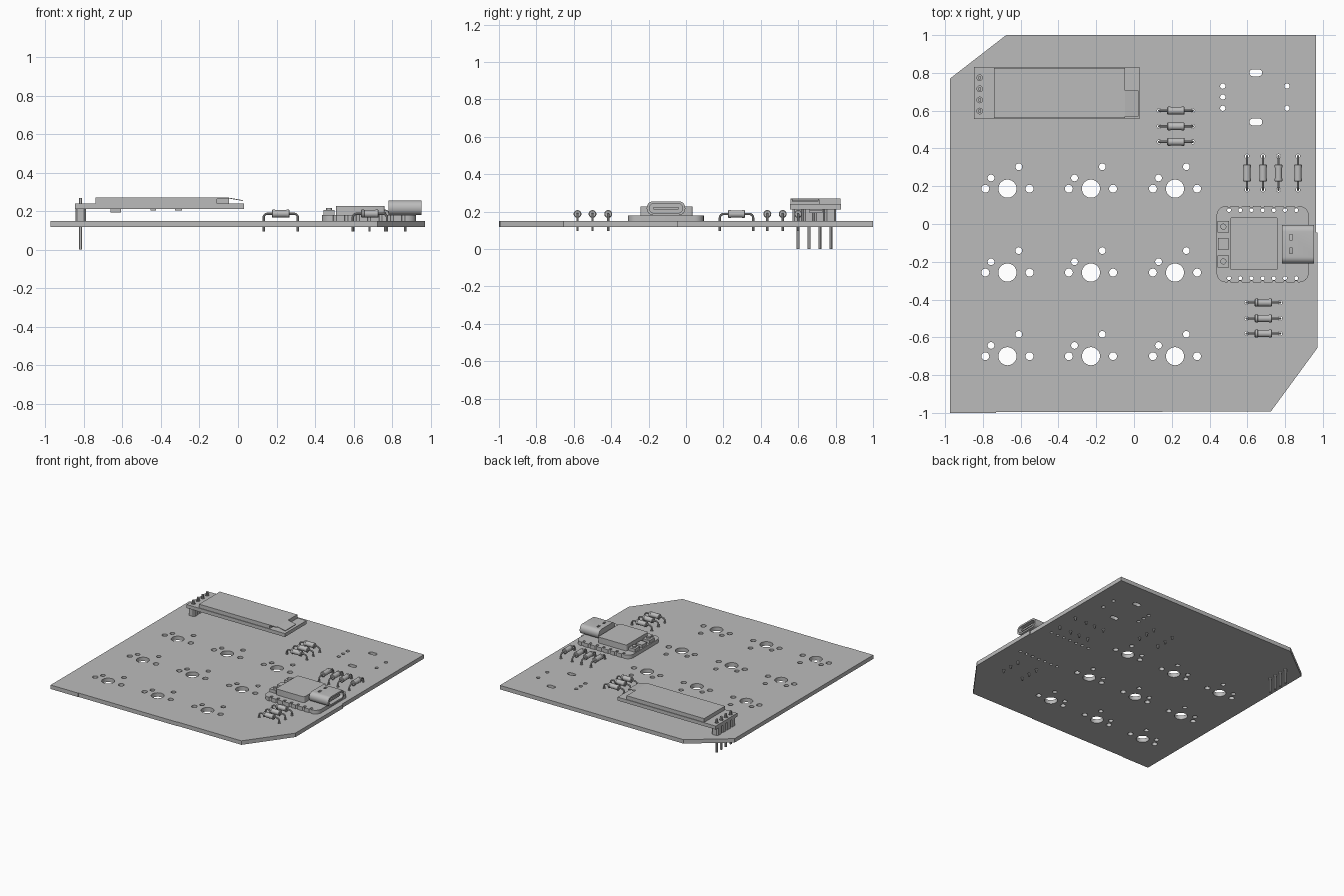
import bpy, bmesh
from math import sin, cos, pi, radians
from mathutils import Matrix, Vector

cube = bpy.data.objects.get("Cube")
if cube:
    bpy.data.objects.remove(cube, do_unlink=True)

grey = bpy.data.materials.new("plain_grey")
grey.use_nodes = True
COLOR = (0.5, 0.5, 0.5, 1)
grey.diffuse_color = COLOR
grey.node_tree.nodes["Principled BSDF"].inputs["Base Color"].default_value = COLOR

TOP, BOTTOM = 0.15, 0.118        # main board faces
YZ = Matrix(((0, 0, 1, 0), (1, 0, 0, 0), (0, 1, 0, 0), (0, 0, 0, 1)))


def add(name, mesh, smooth=False):
    mesh.materials.clear()
    mesh.materials.append(grey)
    ob = bpy.data.objects.new(name, mesh)
    bpy.context.collection.objects.link(ob)
    if smooth:
        bpy.ops.object.select_all(action='DESELECT')
        ob.select_set(True)
        bpy.context.view_layer.objects.active = ob
        bpy.ops.object.shade_smooth_by_angle(angle=radians(35))
    return ob


def box(name, x, y, z):
    bm = bmesh.new()
    bmesh.ops.create_cube(bm, size=1)
    for v in bm.verts:
        for i, (a, b) in enumerate((x, y, z)):
            v.co[i] = a if v.co[i] < 0 else b
    mesh = bpy.data.meshes.new(name)
    bm.to_mesh(mesh)
    bm.free()
    return add(name, mesh)


def arc(x, y, r, a0, a1, n):
    return [(x + r * cos(radians(a0 + (a1 - a0) * i / n)),
             y + r * sin(radians(a0 + (a1 - a0) * i / n))) for i in range(n + 1)]


def circle(x, y, r, n=20):
    return arc(x, y, r, 0, 360, n)[:-1]


def rounded(x, y, hx, hy, r, n=6):
    pts = []
    for sx, sy, a in ((1, 1, 0), (-1, 1, 90), (-1, -1, 180), (1, -1, 270)):
        pts += arc(x + sx * (hx - r), y + sy * (hy - r), r, a, a + 90, n)
    return pts


def plate(name, loops, z0, z1, matrix=None):
    """Extrude an outline (first loop) with holes (other loops)."""
    cu = bpy.data.curves.new(name, 'CURVE')
    cu.dimensions, cu.fill_mode, cu.extrude = '2D', 'BOTH', (z1 - z0) / 2
    for pts in loops:
        sp = cu.splines.new('POLY')
        sp.points.add(len(pts) - 1)
        for p, (x, y) in zip(sp.points, pts):
            p.co = (x, y, 0, 1)
        sp.use_cyclic_u = True
    tmp = bpy.data.objects.new(name, cu)
    bm = bmesh.new()
    bm.from_mesh(tmp.to_mesh())
    tmp.to_mesh_clear()
    bpy.data.objects.remove(tmp)
    bpy.data.curves.remove(cu)
    bmesh.ops.remove_doubles(bm, verts=bm.verts, dist=1e-5)
    bmesh.ops.translate(bm, verts=bm.verts, vec=(0, 0, (z0 + z1) / 2))
    bmesh.ops.recalc_face_normals(bm, faces=bm.faces)
    if matrix:
        bm.transform(matrix)
    mesh = bpy.data.meshes.new(name)
    bm.to_mesh(mesh)
    bm.free()
    return add(name, mesh, True)


# Layout shared by the board holes and the parts
diodes = [(0.222, y, 0) for y in (0.60, 0.517, 0.435)]
diodes += [(0.685, y, 0) for y in (-0.416, -0.50, -0.58)]
diodes += [(x, 0.27, pi / 2) for x in (0.598, 0.683, 0.765, 0.868)]
SPAN = 0.089
header_pins = [(-0.817, 0.598 + 0.0587 * i) for i in range(4)]
MX, MY, MHX, MHY = 0.681, -0.107, 0.244, 0.202
pad_x = [0.0593 * (i - 3) for i in range(7)]
controller_pads = [(MX + dx, MY + s * (MHY - 0.022)) for dx in pad_x for s in (-1, 1)]

# Main board with all its holes
outline = [(-0.974, -1), (-0.73, -1), (-0.73, -0.996), (0.15, -0.996), (0.15, -0.992),
           (0.725, -0.992), (0.972, -0.655), (0.972, -0.045), (0.963, -0.045),
           (0.963, 1), (-0.677, 1), (-0.974, 0.77)]
loops = [outline]
for cx in (-0.67, -0.228, 0.217):
    for cy in (0.187, -0.257, -0.70):
        for dx, dy, r in ((0, 0, 0.048), (-0.117, 0, 0.021), (0.117, 0, 0.021),
                          (-0.087, 0.057, 0.018), (0.06, 0.116, 0.018)):
            loops.append(circle(cx + dx, cy + dy, r, 32 if r > 0.04 else 20))
for x, y in ((0.47, 0.73), (0.47, 0.672), (0.47, 0.613), (0.81, 0.73), (0.81, 0.613)):
    loops.append(circle(x, y, 0.014))
for y in (0.80, 0.54):
    loops.append(rounded(0.645, y, 0.034, 0.018, 0.0175))
for x, y, a in diodes:
    for s in (-SPAN, SPAN):
        loops.append(circle(x + s * cos(a), y + s * sin(a), 0.011, 12))
for x, y in header_pins + controller_pads:
    loops.append(circle(x, y, 0.012, 12))
plate("main_board", loops, BOTTOM, TOP)

# Diodes: lathed body and a bent wire lead, shared by all copies
bm = bmesh.new()
profile = [(-0.046, 0), (-0.046, 0.017), (-0.042, 0.021), (-0.03, 0.021), (-0.029, 0.0195),
           (0.029, 0.0195), (0.03, 0.021), (0.042, 0.021), (0.046, 0.017), (0.046, 0)]
verts = [bm.verts.new((x, 0, r)) for x, r in profile]
edges = [bm.edges.new(pair) for pair in zip(verts, verts[1:])]
bmesh.ops.spin(bm, geom=verts + edges, cent=(0, 0, 0), axis=(1, 0, 0), angle=2 * pi, steps=20)
bmesh.ops.remove_doubles(bm, verts=bm.verts, dist=1e-5)
bmesh.ops.recalc_face_normals(bm, faces=bm.faces)
body_mesh = bpy.data.meshes.new("diode_body")
bm.to_mesh(body_mesh)
bm.free()

bend = 0.02
right = arc(SPAN - bend, -bend, bend, 90, 0, 4) + [(SPAN, -0.092)]
path = [(-x, z) for x, z in reversed(right)] + right
cu = bpy.data.curves.new("diode_lead", 'CURVE')
cu.dimensions, cu.bevel_depth, cu.bevel_resolution, cu.use_fill_caps = '3D', 0.006, 2, True
sp = cu.splines.new('POLY')
sp.points.add(len(path) - 1)
for p, (x, z) in zip(sp.points, path):
    p.co = (x, 0, z, 1)
tmp = bpy.data.objects.new("tmp_lead", cu)
bpy.context.collection.objects.link(tmp)
lead_mesh = bpy.data.meshes.new_from_object(tmp)
bpy.data.objects.remove(tmp)
for x, y, a in diodes:
    for name, mesh in (("diode_body", body_mesh), ("diode_lead", lead_mesh)):
        ob = add(name, mesh, True)
        ob.location = (x, y, 0.187)
        ob.rotation_euler.z = a

# Display module: carrier, glass, ribbon, header and pins
plate("display_carrier", [[(-0.847, 0.555), (0.03, 0.555), (0.03, 0.83), (-0.847, 0.83)]]
      + [circle(x, y, 0.015, 16) for x, y in header_pins], 0.212, 0.24)
box("display_panel", (-0.74, -0.11), (0.56, 0.825), (0.24, 0.266))
box("display_glass", (-0.74, -0.047), (0.56, 0.825), (0.264, 0.27))
box("display_glass_support", (-0.11, -0.047), (0.71, 0.825), (0.24, 0.264))
ribbon = box("display_ribbon", (0, 0.073), (0.568, 0.708), (-0.004, 0))
ribbon.location = (-0.047, 0, 0.27)
ribbon.rotation_euler.y = radians(10)
for x, w, z in ((-0.635, 0.027, 0.192), (-0.44, 0.015, 0.203), (-0.31, 0.018, 0.203)):
    box("display_chip", (x - w, x + w), (0.66, 0.73), (z, 0.212))
for x, y in header_pins:
    plate("header_block", [rounded(x, y, 0.028, 0.029, 0.01, 1)], TOP, 0.212)
    plate("header_pin", [rounded(x, y, 0.008, 0.008, 0.003, 1)], 0, 0.268)

# Controller board with notched long edges
half = arc(0.05 - MHX, 0.05 - MHY, 0.05, 180, 270, 6)
for dx in pad_x:
    half += arc(dx, -MHY, 0.0085, 180, 0, 6)
half += arc(MHX - 0.05, 0.05 - MHY, 0.05, 270, 360, 6)
edge = [(MX + s * x, MY + s * y) for s in (1, -1) for x, y in half]
plate("controller_board", [edge] + [circle(x, y, 0.0105, 12) for x, y in controller_pads],
      TOP, 0.18)
plate("controller_shield", [rounded(0.635, -0.104, 0.127, 0.14, 0.012, 3)], 0.18, 0.228)

# Two push buttons with a small chip between them
for y in (-0.014, -0.198):
    box("button_base", (0.443, 0.502), (y - 0.031, y + 0.031), (0.18, 0.205))
    plate("button_cap", [circle(0.473, y, 0.016)], 0.205, 0.216)
box("status_light", (0.445, 0.5), (-0.138, -0.075), (0.18, 0.203))

# USB socket: open shell, back wall and tongue
PY, PZ = -0.107, 0.2175
shell = plate("usb_shell", [rounded(PY, PZ, 0.103, 0.0375, 0.035),
                            rounded(PY, PZ, 0.089, 0.0245, 0.023)], 0.79, 0.953, YZ)
plate("usb_back", [rounded(PY, PZ, 0.103, 0.0375, 0.035)], 0.783, 0.79, YZ)
plate("usb_tongue", [rounded(PY, PZ, 0.068, 0.007, 0.004, 2)], 0.79, 0.94, YZ)
for y in (-0.07, -0.142):
    cutter = box("slot_cutter", (0.822, 0.839), (y - 0.015, y + 0.015), (0.235, 0.27))
    cutter.hide_render = True
    mod = shell.modifiers.new("slot", 'BOOLEAN')
    mod.operation, mod.solver, mod.object = 'DIFFERENCE', 'EXACT', cutter
    bpy.context.view_layer.objects.active = shell
    bpy.ops.object.modifier_apply(modifier=mod.name)
    bpy.data.objects.remove(cutter, do_unlink=True)
